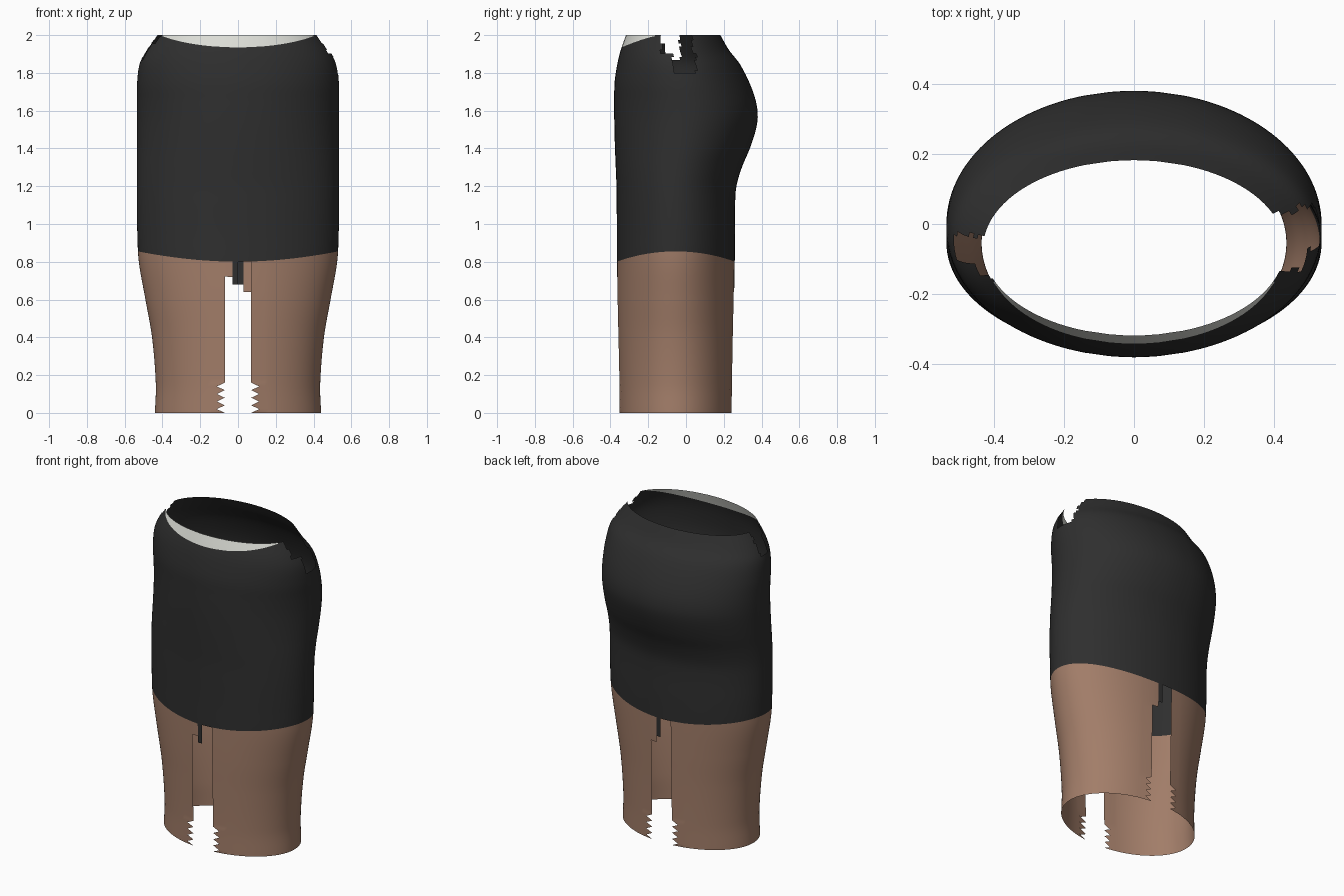
import bpy
from math import asin, sin, cos, pi

cube = bpy.data.objects.get("Cube")
if cube:
    bpy.data.objects.remove(cube)


def material(name, rgb):
    m = bpy.data.materials.new(name)
    m.use_nodes = True
    color = (*rgb, 1)
    m.diffuse_color = color
    m.node_tree.nodes["Principled BSDF"].inputs["Base Color"].default_value = color
    return m


BLACK = material("black cloth", (.028, .028, .028))
SKIN = material("tan skin", (.36, .205, .14))
LIGHT = material("light cloth", (.72, .73, .68))

# Body profile: height, half width, front y, back y
PROFILE = [
    (0, .44, -.355, .245), (.15, .435, -.356, .247), (.4, .455, -.361, .251),
    (.6, .49, -.365, .255), (.8, .525, -.366, .258), (.95, .533, -.366, .26),
    (1.1, .535, -.367, .26), (1.2, .535, -.368, .267), (1.3, .535, -.372, .296),
    (1.4, .535, -.376, .338), (1.5, .535, -.379, .37), (1.57, .535, -.38, .38),
    (1.65, .535, -.38, .37), (1.75, .534, -.378, .335), (1.85, .52, -.363, .283),
    (1.92, .485, -.346, .228), (2, .43, -.318, .182),
]
SLOT_X = (-.07, -.03, 0, .03, .07)   # columns along the gap between the legs
SIDE = 56                            # segments around each side
HALF = len(SLOT_X) + SIDE + 1
LEG_ROWS = 40


def section(z):
    """Smoothly interpolated half width, front and back at a height."""
    k = 0
    while k < len(PROFILE) - 2 and PROFILE[k + 1][0] < z:
        k += 1
    p, q = PROFILE[k], PROFILE[k + 1]
    before, after = PROFILE[max(k - 1, 0)], PROFILE[min(k + 2, len(PROFILE) - 1)]
    h = q[0] - p[0]
    t = (z - p[0]) / h
    out = []
    for c in (1, 2, 3):
        m0 = (q[c] - before[c]) / (q[0] - before[0]) * h
        m1 = (after[c] - p[c]) / (after[0] - p[0]) * h
        d = q[c] - p[c]
        out.append(p[c] + t * (m0 + t * (3 * d - 2 * m0 - m1 + t * (m0 + m1 - 2 * d))))
    return out


def column_angle(j, a):
    """Angle of a column; columns by the gap keep a constant x."""
    turn, j = divmod(j, HALF)
    if j < len(SLOT_X):
        angle = asin(SLOT_X[j] / a)
    else:
        edge = asin(.14 / a)
        angle = edge + (pi - 2 * edge) * (j - len(SLOT_X)) / SIDE
    return angle + turn * pi


def hem(angle):
    return .8 + .055 * sin(angle) ** 2


def rim(angle):
    if cos(angle) < 0:
        return 1.992
    return min(1.992, 1.935 + .06 * (sin(angle) / .92) ** 2)


def floor(angle):
    return 0


def top(angle):
    return 2


def band(name, low, high, rows, mats, keep, pick, notch=None):
    """Open strip of the body between two height curves."""
    verts, faces, slots = [], [], []
    cols = 2 * HALF
    for i in range(rows + 1):
        for j in range(cols):
            nominal = column_angle(j, .48)
            z = low(nominal) + (high(nominal) - low(nominal)) * i / rows
            a, front, back = section(z)
            angle = column_angle(j, a)
            x = a * sin(angle)
            if notch:
                x *= notch(i, j % HALF)
            y = (front + back) / 2 - (back - front) / 2 * cos(angle)
            verts.append((x, y, z))
    for i in range(rows):
        for j in range(cols):
            n = (j + 1) % cols
            ids = (i * cols + j, i * cols + n, (i + 1) * cols + n, (i + 1) * cols + j)
            center = [sum(verts[v][c] for v in ids) / 4 for c in range(3)]
            if keep(i, j, center):
                faces.append(ids)
                slots.append(pick(i, j, center))
    mesh = bpy.data.meshes.new(name)
    mesh.from_pydata(verts, [], faces)
    for m in mats:
        mesh.materials.append(m)
    for poly, slot in zip(mesh.polygons, slots):
        poly.material_index = slot
    mesh.shade_smooth()
    obj = bpy.data.objects.new(name, mesh)
    bpy.context.collection.objects.link(obj)
    # Drop the points left loose inside the openings
    used = {v for f in faces for v in f}
    import bmesh
    bm = bmesh.new()
    bm.from_mesh(mesh)
    loose = [v for v in bm.verts if v.index not in used]
    bmesh.ops.delete(bm, geom=loose, context='VERTS')
    bm.to_mesh(mesh)
    bm.free()
    return obj


# Gap between the legs, stepped at its top
def leg_keep(i, j, c):
    turn, col = divmod(j, HALF)
    if col > 3:
        return True
    limits = (32 if turn else 36, 34, LEG_ROWS, LEG_ROWS)
    return i >= limits[col]


# Hanging strip of cloth beside the gap
def leg_color(i, j, c):
    return 1 if j % HALF == 1 else 0


# Ragged teeth at the foot of the gap
def teeth(i, col):
    return 1.6 if i < 8 and i % 2 and col in (0, 4) else 1


# Torn openings on both sides of the waist
def waist_keep(i, j, c):
    x, y, z = c
    if x > .3:
        if z > 1.9:
            return not -.13 < y < .03
        return not (z > 1.8 and -.07 < y < .05)
    if x < -.3:
        if z > 1.95:
            return not -.15 < y < -.035
        return not (z > 1.86 and -.11 < y < -.03)
    return True


def light_front(i, j, c):
    return 1 if c[1] < -.1 and abs(c[0]) < .4 else 0


band("legs", floor, hem, LEG_ROWS, [SKIN, BLACK], leg_keep, leg_color, teeth)
band("skirt", hem, rim, 64, [BLACK], waist_keep, lambda i, j, c: 0)
band("waist_edge", rim, top, 4, [BLACK, LIGHT], waist_keep, light_front)
